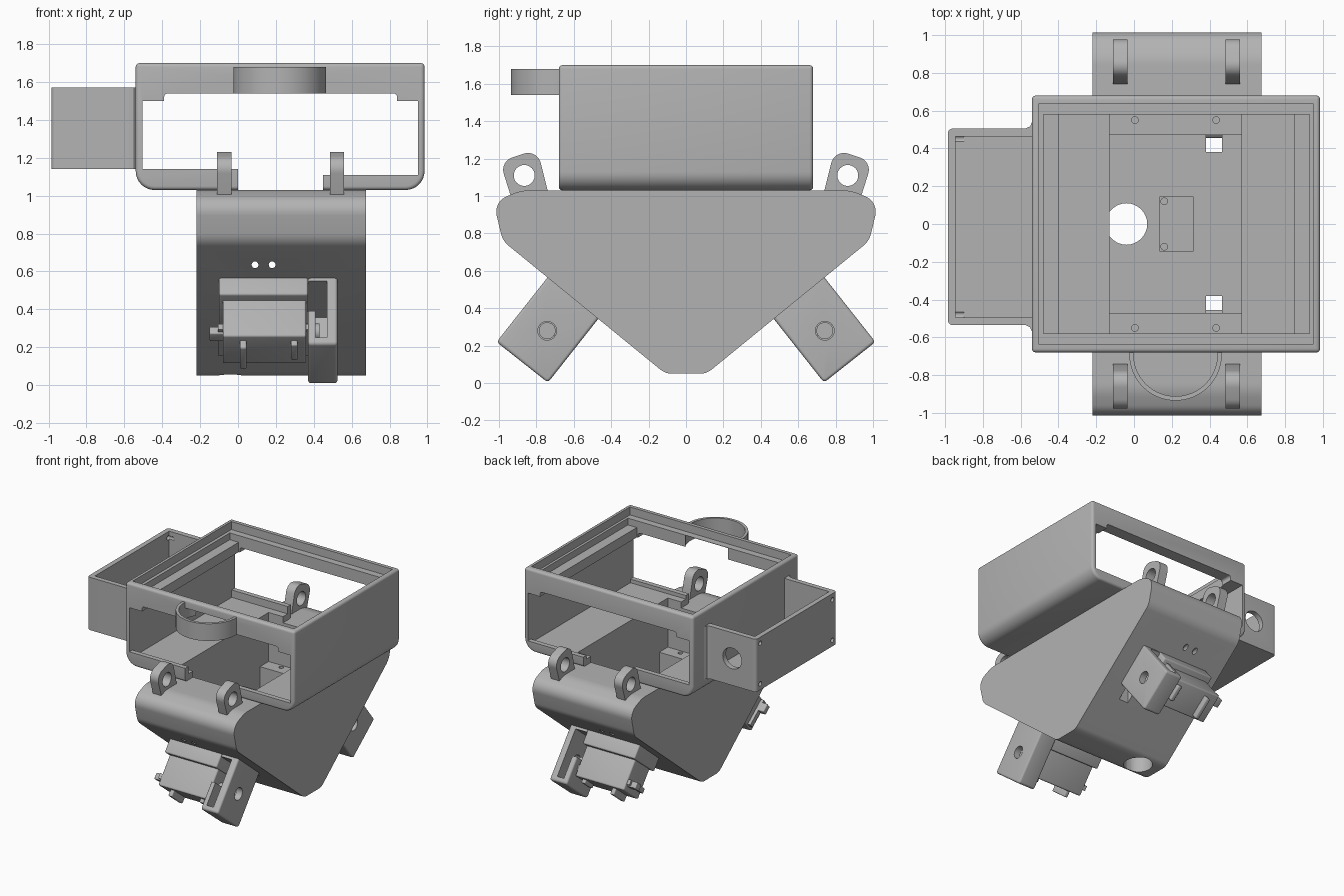
import bpy, bmesh, math
from mathutils import Vector, Matrix

if "Cube" in bpy.data.objects:
    bpy.data.objects.remove(bpy.data.objects["Cube"])

grey = bpy.data.materials.new("plain grey")
grey.use_nodes = True
grey.diffuse_color = (0.45, 0.45, 0.45, 1)
grey.node_tree.nodes["Principled BSDF"].inputs["Base Color"].default_value = grey.diffuse_color


def rounded(points, radius, steps=8):
    """Round every corner of a 2D outline; radius is one number or one per corner."""
    out, n = [], len(points)
    radii = radius if isinstance(radius, (list, tuple)) else [radius] * n
    for i, r in enumerate(radii):
        p = Vector(points[i])
        if r == 0:
            out.append(p)
            continue
        a = (Vector(points[i - 1]) - p).normalized()
        b = (Vector(points[(i + 1) % n]) - p).normalized()
        half = a.angle(b) / 2
        centre = p + (a + b).normalized() * r / math.sin(half)
        start = p + a * r / math.tan(half) - centre
        end = p + b * r / math.tan(half) - centre
        sweep = math.atan2(start.x * end.y - start.y * end.x, start.dot(end))
        out += [centre + Matrix.Rotation(sweep * k / steps, 2) @ start for k in range(steps + 1)]
    return out


def circle(u, v, r, n=32):
    return [(u + r * math.cos(k * math.tau / n), v + r * math.sin(k * math.tau / n)) for k in range(n)]


def rect(u0, u1, v0, v1):
    return [(u0, v0), (u1, v0), (u1, v1), (u0, v1)]


def prism(name, outline, axis, lo, hi, bevel=0):
    """Extrude an outline along an axis; the outline uses the other two axes in order."""
    bm = bmesh.new()
    rings = []
    for t in (lo, hi):
        ring = []
        for p in outline:
            co = list(p)
            co.insert("xyz".index(axis), t)
            ring.append(bm.verts.new(co))
        rings.append(ring)
        bm.faces.new(ring)
    n = len(outline)
    for i in range(n):
        j = (i + 1) % n
        bm.faces.new((rings[0][i], rings[0][j], rings[1][j], rings[1][i]))
    bmesh.ops.recalc_face_normals(bm, faces=bm.faces)
    if bevel:
        edges = [e for e in bm.edges if e.calc_face_angle() > math.radians(40)]
        bmesh.ops.bevel(bm, geom=edges, offset=bevel, segments=4, profile=0.5, affect='EDGES')
    mesh = bpy.data.meshes.new(name)
    bm.to_mesh(mesh)
    bm.free()
    mesh.materials.append(grey)
    ob = bpy.data.objects.new(name, mesh)
    bpy.context.collection.objects.link(ob)
    return ob


def box(name, x0, x1, y0, y1, z0, z1, bevel=0):
    return prism(name, rect(x0, x1, y0, y1), "z", z0, z1, bevel)


def apply(ob, mod):
    bpy.context.view_layer.objects.active = ob
    bpy.ops.object.modifier_apply(modifier=mod.name)


def cut(ob, *cutters):
    for c in cutters:
        c.hide_render = True
        mod = ob.modifiers.new("cut", 'BOOLEAN')
        mod.operation, mod.solver, mod.object = 'DIFFERENCE', 'EXACT', c
        apply(ob, mod)
        bpy.data.objects.remove(c)


def mirror_y(ob):
    mod = ob.modifiers.new("mirror", 'MIRROR')
    mod.use_axis = (False, True, False)
    apply(ob, mod)


def well():
    return box("well_cutter", -0.13, 0.57, -0.58, 0.58, 0.68, 1.2)


# Triangular hopper with a stepped well, bottom drain and wire holes
outline = [(-1.1, 1.03), (1.1, 1.03), (1.02, 0.795), (0.07, 0.045), (-0.07, 0.045), (-1.02, 0.795)]
outline = [(-0.88, 1.03), (-1.03, 0.97), (-0.98, 0.76), (-0.11, 0.05)]
outline = outline + [(-y, z) for y, z in reversed(outline)]
hopper = prism("hopper_body", rounded(outline, [0.2, 0.09, 0.12, 0.1, 0.1, 0.12, 0.09, 0.2]), "x", -0.22, 0.675)
cut(hopper, well(),
    box("floor_cutter", -0.13, 0.57, -0.47, 0.47, 0.5, 0.9),
    prism("drain_cutter", circle(-0.04, 0, 0.11), "z", -0.1, 0.6),
    prism("wire_hole_cutter", circle(0.09, 0.635, 0.018, 16), "y", -1.2, 1.2),
    prism("wire_hole_cutter", circle(0.18, 0.635, 0.018, 16), "y", -1.2, 1.2))
for x in (0.005, 0.435):
    for y in (-0.55, 0.55):
        cut(hopper, prism("screw_cutter", circle(x, y, 0.018, 16), "z", 0.6, 0.75))
for side in (-1, 1):
    y0, y1 = sorted((side * 0.38, side * 0.47))
    cut(hopper, box("slot_cutter", 0.38, 0.465, y0, y1, 0.2, 0.6))

# Small plate on the well floor
plate = box("floor_plate", 0.135, 0.315, -0.145, 0.145, 0.495, 0.508)
for y in (-0.12, 0.12):
    cut(plate, prism("screw_cutter", circle(0.16, y, 0.018, 16), "z", 0.45, 0.55))

# Upper housing, open at the top, front and back
shell = prism("housing", rounded(rect(-0.54, 0.985, 1.03, 1.70), [0.1, 0.1, 0, 0]), "y", -0.68, 0.68, 0.02)
cut(shell,
    box("cavity_cutter", -0.505, 0.95, -0.64, 0.64, 1.08, 1.50),
    box("window_cutter", -0.505, 0.1, -0.8, 0.8, 1.14, 1.50),
    box("window_cutter", 0.05, 0.95, -0.8, 0.8, 1.11, 1.50),
    prism("arch_cutter", rounded(rect(-0.39, 0.84, 1.3, 1.54), [0, 0, 0.02, 0.02]), "y", -0.8, 0.8),
    prism("notch_cutter", rounded(rect(0, 0.45, 0.98, 1.3), 0.03), "y", -0.8, 0.8),
    box("opening_cutter", -0.40, 0.85, -0.58, 0.58, 1.4, 1.8),
    box("rebate_cutter", -0.48, 0.93, -0.58, 0.58, 1.58, 1.8),
    box("rim_cutter", -0.505, 0.95, -0.635, 0.635, 1.635, 1.8),
    prism("cup_cutter", circle(0.22, -0.69, 0.222, 48), "z", 1.5, 1.632),
    well())

# Cup ring on the front beam
ring = prism("cup_ring", circle(0.22, -0.69, 0.245, 64), "z", 1.54, 1.68)
cut(ring, prism("ring_cutter", circle(0.22, -0.69, 0.222, 64), "z", 1.4, 1.8),
    box("half_cutter", -0.3, 0.8, -0.67, 0, 1.4, 1.8))

# Side tray with a cable hole and end screw holes
tray = prism("side_tray", rounded(rect(-0.985, -0.52, -0.535, 0.505), [0.025, 0, 0, 0.025]), "z", 1.14, 1.57)
cut(tray, box("tray_cutter", -0.945, -0.54, -0.495, 0.462, 1.18, 1.7),
    prism("cable_cutter", circle(-0.77, 1.36, 0.085), "y", 0.3, 0.7))
for y in (-0.48, 0.45):
    for z in (1.19, 1.52):
        cut(tray, prism("screw_cutter", circle(y, z, 0.018, 16), "x", -1.1, -0.9))
for edge, d in ((-0.535, -1), (0.505, 1)):
    fillet = [(-0.54, edge - d * 0.03), (-0.54, edge + d * 0.035), (-0.55, edge + d * 0.012), (-0.575, edge)]
    prism("tray_fillet", fillet + [(-0.575, edge - d * 0.03)], "z", 1.14, 1.57)

# Four leaning lugs with eye holes
for x in (-0.11, 0.485):
    lug = prism("lug", rounded([(-0.915, 0.93), (-0.995, 1.185), (-0.795, 1.25), (-0.73, 0.99), (-0.74, 0.93)],
                               [0, 0.07, 0.07, 0, 0]), "x", x, x + 0.075)
    cut(lug, prism("eye_cutter", circle(-0.865, 1.11, 0.056), "x", -1, 1))
    mirror_y(lug)

# Frame lying on the sloped face: s runs down the slope, d runs outward
def slope_point(s, d):
    return (-0.74 + 0.785 * s - 0.62 * d, 0.565 - 0.62 * s - 0.785 * d)


def sloped(name, x0, x1, s0, s1, d0, d1, bevel=0, radius=0):
    pts = [slope_point(s, d) for s, d in rect(s0, s1, d0, d1)]
    return prism(name, rounded(pts, radius) if radius else pts, "x", x0, x1, bevel)


# Swing arms: a cover with a channel facing outward and a pivot hole
arm = sloped("swing_arm", 0.37, 0.525, 0, 0.35, -0.03, 0.44, 0.015, 0.02)
cut(arm, sloped("channel_cutter", 0.41, 0.47, -0.1, 0.31, 0.1, 0.40),
    sloped("relief_cutter", 0.3, 0.47, -0.1, 0.31, 0.02, 0.22),
    prism("pivot_cutter", circle(*slope_point(0.175, 0.225), 0.05, 24), "x", 0.45, 0.6))
mirror_y(arm)

# Motors beside the arms: collar, case, ears, shaft and lead
collar = sloped("motor_collar", -0.10, 0.37, 0, 0.33, -0.03, 0.11, 0.012)
case = sloped("motor_case", -0.08, 0.36, 0.05, 0.29, 0, 0.35, 0.012)
band = sloped("motor_flange", -0.105, 0.375, 0.06, 0.28, 0.26, 0.30)
ear_a = sloped("motor_ear", 0.01, 0.045, 0.09, 0.27, 0.34, 0.40, 0.008)
ear_b = sloped("motor_ear", 0.28, 0.315, 0.09, 0.22, 0.34, 0.38, 0.008)
shaft = prism("motor_shaft", circle(*slope_point(0.175, 0.225), 0.045, 24), "x", 0.35, 0.43)
lead = sloped("motor_lead", -0.15, -0.07, 0.08, 0.15, 0.26, 0.31, 0.008)
for part in (collar, case, band, ear_a, ear_b, shaft, lead):
    mirror_y(part)

# Smooth the rounded surfaces, keep edges crisp
bpy.ops.object.select_all(action='DESELECT')
for ob in bpy.context.scene.objects:
    if ob.type == 'MESH':
        ob.select_set(True)
        bpy.context.view_layer.objects.active = ob
bpy.ops.object.shade_smooth_by_angle(angle=math.radians(30))
